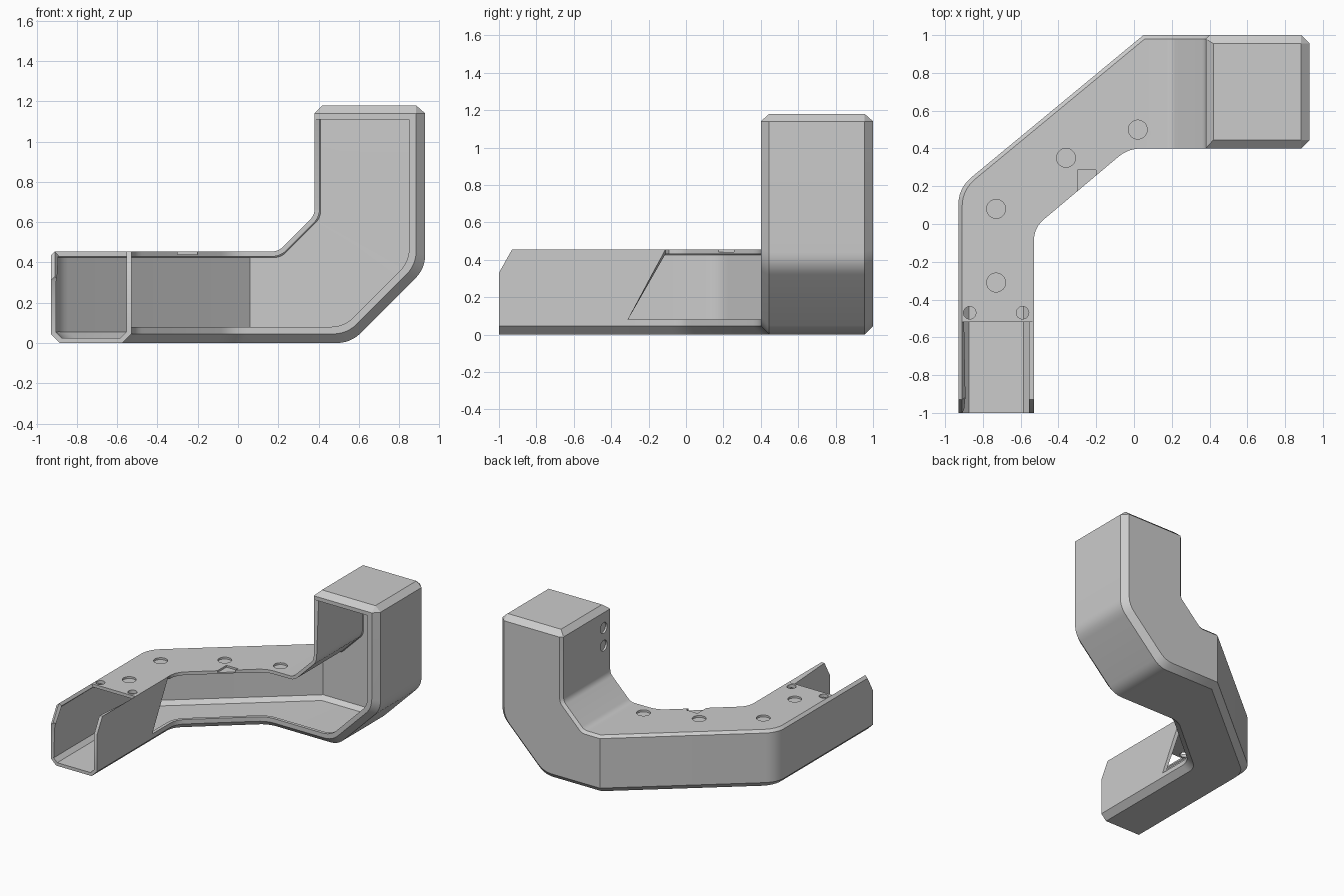
import bpy, bmesh
from math import pi
from mathutils import Vector, Matrix

cube = bpy.data.objects.get("Cube")
if cube:
    bpy.data.objects.remove(cube, do_unlink=True)

WALL = 0.025
CHAMFER = 0.045
TOP_Z = 1.18
FILLET_STEPS = 6

grey = bpy.data.materials.new("plain_grey")
grey.use_nodes = True
colour = (0.6, 0.6, 0.6, 1.0)
grey.diffuse_color = colour
for node in grey.node_tree.nodes:
    if node.type == 'BSDF_PRINCIPLED':
        node.inputs["Base Color"].default_value = colour

# Plan paths of the two side walls, and elevation paths of floor and roof
OUTER = [(-0.93, -1), (-0.93, 0.19), (0.05, 1), (0.93, 1)]
INNER = [(-0.53, -1), (-0.53, -0.02), (-0.03, 0.4), (0.93, 0.4)]
FLOOR = [(-1, 0), (0.56, 0), (0.93, 0.37), (0.93, 1.14)]
ROOF = [(-1, 0.455), (0.2, 0.455), (0.38, 0.635), (0.38, 1.14)]


def offset(path, dist):
    """Shift a 2D path to its left by dist, with mitred corners."""
    pts = [Vector(p) for p in path]
    normals = []
    for a, b in zip(pts, pts[1:]):
        d = (b - a).normalized()
        normals.append(Vector((-d.y, d.x)))
    out = []
    for i, p in enumerate(pts):
        m = normals[max(i - 1, 0)]
        n = normals[min(i, len(normals) - 1)]
        out.append(p + (m + n) * dist / (1 + m.dot(n)))
    return out


def fillet(before, corner, after, cut):
    a = corner + (before - corner).normalized() * cut
    b = corner + (after - corner).normalized() * cut
    pts = []
    for k in range(FILLET_STEPS + 1):
        t = k / FILLET_STEPS
        pts.append(a * (1 - t) ** 2 + corner * 2 * t * (1 - t) + b * t * t)
    return pts


def rail(plan, plan_off, prof, prof_off, slant_y, drop=0.0):
    """One lengthwise edge of the duct, from the open end to the closed top."""
    p = offset(plan, -plan_off if plan is OUTER else plan_off)
    q = offset(prof, prof_off if prof is FLOOR else -prof_off)
    y, z = p[3].y, q[0].y
    corners = [Vector((v.x, v.y, z)) for v in p[:3]]
    corners += [Vector((v.x, y, v.y)) for v in q[1:]]
    x = p[0].x
    pts = [Vector((x, -1, z - drop))]
    pts += [Vector((x, s, z)) for s in (-0.93, -0.52, slant_y)]
    plan_cuts = [0.09, 0] if plan is OUTER else [0.07, 0.07]
    cuts = plan_cuts + ([0.07, 0.07] if prof is FLOOR else [0.03, 0.03])
    for i, cut in enumerate(cuts, 1):
        pts += fillet(corners[i - 1], corners[i], corners[i + 1], cut)
    end = corners[-1]
    pts.append(Vector((end.x, end.y, 1.11)))
    pts.append(end.copy())
    # Chamfered rim of the closed top
    pts.append(Vector((min(max(end.x, 0.42), 0.885),
                       min(max(end.y, 0.445), 0.955), TOP_Z)))
    return pts


def new_object(name, bm):
    mesh = bpy.data.meshes.new(name)
    bm.to_mesh(mesh)
    bm.free()
    obj = bpy.data.objects.new(name, mesh)
    bpy.context.collection.objects.link(obj)
    return obj


# Duct skin lofted between eight rails
rails = [
    rail(OUTER, CHAMFER, FLOOR, 0, -0.1),
    rail(OUTER, 0, FLOOR, CHAMFER, -0.1),
    rail(OUTER, 0, ROOF, 0.02, -0.1, 0.125),
    rail(OUTER, 0.02, ROOF, 0, -0.1, 0.125),
    rail(INNER, 0, ROOF, 0, -0.11, 0.125),
    rail(INNER, 0, FLOOR, 0.08, -0.31),
    rail(INNER, 0, FLOOR, CHAMFER, -0.31),
    rail(INNER, CHAMFER, FLOOR, 0, -0.31),
]
bm = bmesh.new()
grid = [[bm.verts.new(p) for p in r] for r in rails]
count = len(grid[0])
for j in range(len(grid)):
    a, b = grid[j], grid[(j + 1) % len(grid)]
    for i in range(count - 1):
        open_trough = j == 3 and i < 2
        open_side = j == 4 and 3 <= i < count - 3
        if not (open_trough or open_side):
            bm.faces.new((a[i], a[i + 1], b[i + 1], b[i]))
bm.faces.new([r[-1] for r in grid])
bmesh.ops.remove_doubles(bm, verts=bm.verts, dist=0.0005)
bmesh.ops.recalc_face_normals(bm, faces=bm.faces)
cap = max(bm.faces, key=lambda f: f.calc_center_median().z)
if cap.normal.z < 0:
    bmesh.ops.reverse_faces(bm, faces=bm.faces)
duct = new_object("elbow_duct", bm)
duct.data.materials.append(grey)

# Wall thickness
shell = duct.modifiers.new("walls", 'SOLIDIFY')
shell.thickness = WALL
shell.offset = -1
shell.use_even_offset = True
shell.use_quality_normals = True

# Round recesses, screw holes and the edge notch
cut = bmesh.new()


def round_cut(centre, radius, depth, turn=None):
    m = Matrix.Translation(centre) @ (turn or Matrix())
    bmesh.ops.create_cone(cut, cap_ends=True, segments=32, radius1=radius,
                          radius2=radius, depth=depth * 2, matrix=m)


for x, y in ((0.02, 0.5), (-0.36, 0.35), (-0.73, 0.08), (-0.73, -0.31)):
    round_cut((x, y, 0.455), 0.05, 0.015)
for x in (-0.87, -0.59):
    round_cut((x, -0.47, 0.455), 0.033, 0.05)
for z in (1.02, 0.88):
    round_cut((0.38, 0.48, z), 0.042, 0.015, Matrix.Rotation(pi / 2, 4, 'Y'))
bmesh.ops.create_cube(cut, size=1, matrix=Matrix.Translation((-0.25, 0.19, 0.46))
                      @ Matrix.Diagonal((0.1, 0.19, 0.04, 1)))
cutter = new_object("hole_cutter", cut)
cutter.hide_render = True

holes = duct.modifiers.new("holes", 'BOOLEAN')
holes.operation = 'DIFFERENCE'
holes.solver = 'EXACT'
holes.object = cutter

# Apply, tidy up and shade
bpy.ops.object.select_all(action='DESELECT')
duct.select_set(True)
bpy.context.view_layer.objects.active = duct
for name in ("walls", "holes"):
    bpy.ops.object.modifier_apply(modifier=name)
bpy.data.objects.remove(cutter, do_unlink=True)
bpy.ops.object.shade_smooth_by_angle()
